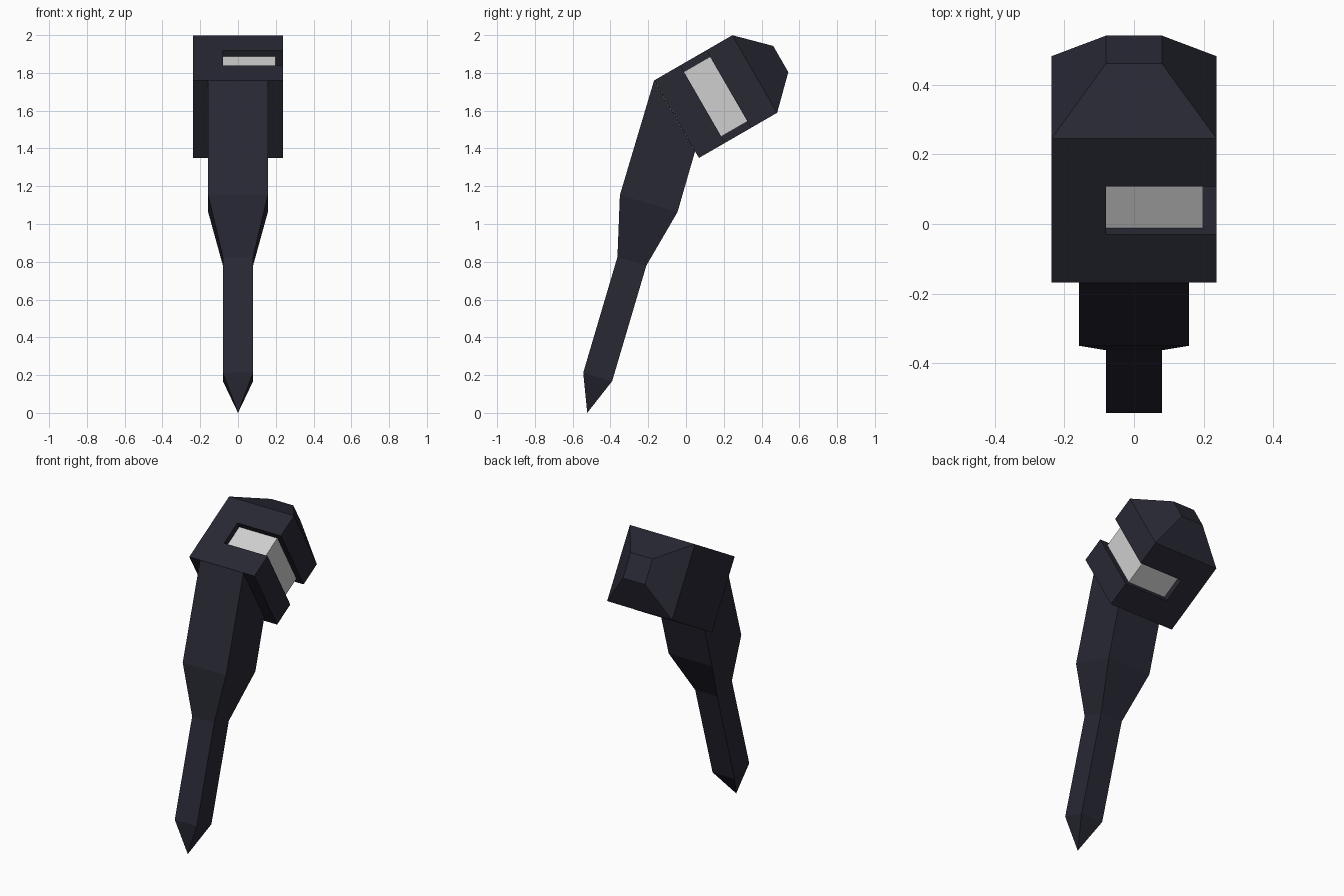
import bpy, bmesh, math

if "Cube" in bpy.data.objects:
    bpy.data.objects.remove(bpy.data.objects["Cube"])


def material(name, rgb):
    m = bpy.data.materials.new(name)
    m.diffuse_color = (*rgb, 1)
    m.use_nodes = True
    m.node_tree.nodes["Principled BSDF"].inputs["Base Color"].default_value = m.diffuse_color
    return m


dark = material("dark_blue_black", (0.021, 0.021, 0.034))
light = material("light_grey", (0.62, 0.62, 0.62))


def loft(name, rings, mats):
    """Join rings of equal point count with quads and cap both ends."""
    bm = bmesh.new()
    loops = [[bm.verts.new(p) for p in r] for r in rings]
    for a, b in zip(loops, loops[1:]):
        n = len(a)
        for i in range(n):
            bm.faces.new((a[i], a[(i + 1) % n], b[(i + 1) % n], b[i]))
    bm.faces.new(loops[0])
    bm.faces.new(loops[-1])
    bmesh.ops.remove_doubles(bm, verts=bm.verts, dist=1e-5)
    bmesh.ops.recalc_face_normals(bm, faces=bm.faces)
    me = bpy.data.meshes.new(name)
    bm.to_mesh(me)
    bm.free()
    ob = bpy.data.objects.new(name, me)
    bpy.context.collection.objects.link(ob)
    for m in mats:
        me.materials.append(m)
    return ob


# Handle: each section is half width, front edge (y, z), back edge (y, z)
sections = [
    (0.158, (-0.169, 1.76), (0.048, 1.385)),
    (0.158, (-0.35, 1.153), (-0.045, 1.063)),
    (0.08, (-0.363, 0.825), (-0.21, 0.78)),
    (0.08, (-0.544, 0.213), (-0.391, 0.168)),
]
rings = [[(-w, *f), (w, *f), (w, *b), (-w, *b)] for w, f, b in sections]

bm = bmesh.new()
loops = [[bm.verts.new(p) for p in r] for r in rings]
for a, b in zip(loops, loops[1:]):
    for i in range(4):
        bm.faces.new((a[i], a[(i + 1) % 4], b[(i + 1) % 4], b[i]))
bm.faces.new(loops[0])
tip = bm.verts.new((0, -0.523, 0))
for i in range(4):
    bm.faces.new((loops[-1][i], loops[-1][(i + 1) % 4], tip))
bmesh.ops.recalc_face_normals(bm, faces=bm.faces)
me = bpy.data.meshes.new("handle")
bm.to_mesh(me)
bm.free()
me.materials.append(dark)
bpy.context.collection.objects.link(bpy.data.objects.new("handle", me))

# Head block with tapered back, built along local y
H = 0.237


def square(h, y):
    return [(-h, y, -h), (h, y, -h), (h, y, h), (-h, y, h)]


head = loft("head", [square(H, 0), square(H, 0.478), square(0.08, 0.637)],
            [dark, light])

# C-shaped cutter for the groove over the top, right side and bottom
L, D, F = -0.08, 0.4, 0.198
outline = [(L, -D), (D, -D), (D, D), (L, D), (L, F), (F, F), (F, -F), (L, -F)]
cutter = loft("groove_cutter", [[(x, y, z) for x, z in outline]
                                for y in (0.159, 0.319)], [dark])
cutter.hide_render = True
mod = head.modifiers.new("groove", 'BOOLEAN')
mod.operation = 'DIFFERENCE'
mod.solver = 'EXACT'
mod.object = cutter
dg = bpy.context.evaluated_depsgraph_get()
cut_mesh = bpy.data.meshes.new_from_object(head.evaluated_get(dg))
head.modifiers.clear()
head.data = cut_mesh
bpy.data.objects.remove(cutter)

# Groove floor is light, everything else dark
cut_mesh.materials.clear()
cut_mesh.materials.append(dark)
cut_mesh.materials.append(light)
for p in cut_mesh.polygons:
    n, c = p.normal, p.center
    floor = (n.x > 0.9 and abs(c.x - F) < 0.01) or \
            (abs(n.z) > 0.9 and abs(abs(c.z) - F) < 0.01)
    p.material_index = 1 if floor else 0

# Tilt the head onto the handle
head.rotation_euler = (math.radians(30), 0, 0)
head.location = (0, -0.05, 1.555)
